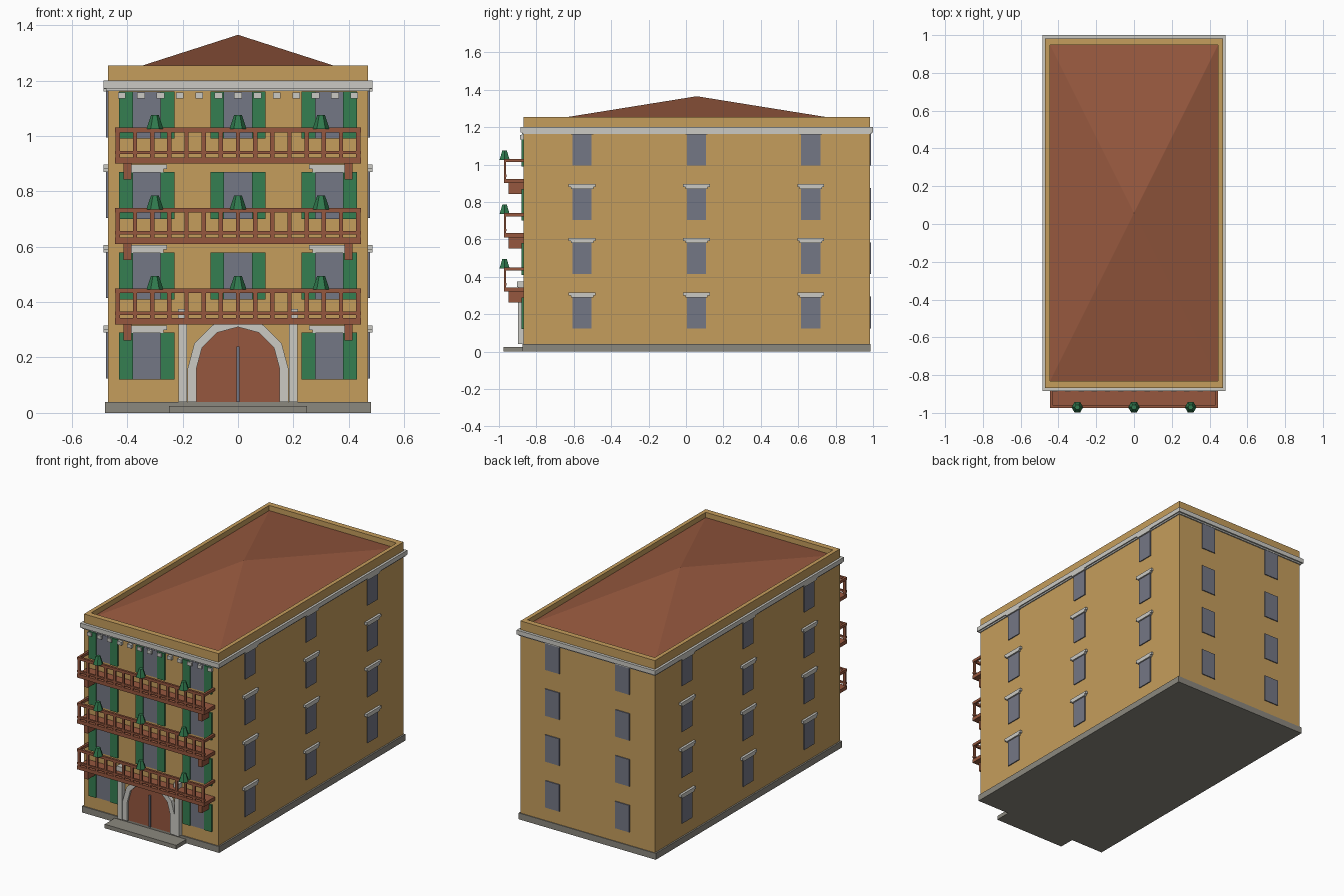
import bpy, bmesh, math

if "Cube" in bpy.data.objects:
    bpy.data.objects.remove(bpy.data.objects["Cube"])

CY = 0.0575            # centre of the building in y
HX, HY = 0.47, 0.925   # wall half sizes
FRONT, BACK = CY - HY, CY + HY


def material(name, r, g, b):
    m = bpy.data.materials.new(name)
    lin = [((c / 255 + 0.055) / 1.055) ** 2.4 for c in (r, g, b)]
    m.diffuse_color = (*lin, 1)
    m.use_nodes = True
    m.node_tree.nodes["Principled BSDF"].inputs["Base Color"].default_value = m.diffuse_color
    return m


OCHRE = material("ochre_plaster", 197, 157, 92)
TILE = material("roof_tile", 150, 88, 62)
WOOD = material("red_wood", 150, 87, 62)
STONE = material("pale_stone", 203, 202, 196)
BASE = material("grey_base", 139, 136, 126)
GLASS = material("window_glass", 116, 119, 133)
GREEN = material("shutter_green", 53, 126, 81)
LEAF = material("leaf_green", 48, 122, 78)


def finish(name, bm, mat):
    bmesh.ops.recalc_face_normals(bm, faces=bm.faces)
    me = bpy.data.meshes.new(name)
    bm.to_mesh(me)
    bm.free()
    me.materials.append(mat)
    ob = bpy.data.objects.new(name, me)
    bpy.context.collection.objects.link(ob)
    return ob


def add_box(bm, x0, x1, y0, y1, z0, z1):
    vs = bmesh.ops.create_cube(bm, size=1)["verts"]
    for v in vs:
        v.co = (x1 if v.co.x > 0 else x0, y1 if v.co.y > 0 else y0,
                z1 if v.co.z > 0 else z0)


def boxes(name, mat, items):
    bm = bmesh.new()
    for it in items:
        add_box(bm, *it)
    return finish(name, bm, mat)


def extruded(name, mat, pts, y0, y1):
    """Outline in x, z pushed from y0 back to y1."""
    bm = bmesh.new()
    f = bm.faces.new([bm.verts.new((x, y0, z)) for x, z in pts])
    ext = bmesh.ops.extrude_face_region(bm, geom=[f])["geom"]
    for v in ext:
        if isinstance(v, bmesh.types.BMVert):
            v.co.y = y1
    return finish(name, bm, mat)


# main block and base
boxes("walls", OCHRE, [(-HX, HX, FRONT, BACK, 0.04, 1.2)])
boxes("base_plinth", BASE, [(-0.48, 0.48, FRONT - 0.007, BACK + 0.005, 0, 0.04)])
boxes("front_step", BASE, [(-0.25, 0.25, -0.975, FRONT, 0, 0.025)])

# cornice with a narrower lower step, and dentils under it
boxes("cornice", STONE, [
    (-0.485, 0.485, CY - 0.9425, CY + 0.9425, 1.172, 1.2),
    (-0.477, 0.477, CY - 0.933, CY + 0.933, 1.163, 1.172)])
boxes("dentils", STONE, [(-0.434 + 0.07 * i, -0.406 + 0.07 * i, -0.887, FRONT, 1.135, 1.157)
                         for i in range(13)])

# parapet ring
T, TY = 0.025, 0.035
boxes("parapet", OCHRE, [
    (-HX, HX, FRONT, FRONT + TY, 1.2, 1.255),
    (-HX, HX, BACK - TY, BACK, 1.2, 1.255),
    (-HX, -HX + T, FRONT + TY, BACK - TY, 1.2, 1.255),
    (HX - T, HX, FRONT + TY, BACK - TY, 1.2, 1.255)])

# shallow pyramid roof
bm = bmesh.new()
rx, ry = HX - T, HY - TY
ring = [bm.verts.new((sx * rx, CY + sy * ry, 1.222))
        for sx, sy in ((-1, -1), (1, -1), (1, 1), (-1, 1))]
apex = bm.verts.new((0, CY, 1.365))
bm.faces.new(ring)
for i in range(4):
    bm.faces.new((ring[i], ring[(i + 1) % 4], apex))
finish("roof", bm, TILE)

# windows, shutters and lintels on every floor
ROWS = [0.12 + 0.29 * i for i in range(4)]
H = 0.17
panes, shutters, lintels = [], [], []
for r, z in enumerate(ROWS):
    for x in (-0.329, 0, 0.329):
        if r == 0 and x == 0:
            continue  # the door stands here
        panes.append((x - 0.05, x + 0.05, FRONT - 0.006, FRONT, z, z + H))
        for s in (-1, 1):
            a, b = sorted((x + s * 0.05, x + s * 0.1))
            shutters.append((a, b, FRONT - 0.012, FRONT, z, z + H))
        if x and r < 3:
            lintels += [(x - 0.072, x + 0.072, FRONT - 0.016, FRONT, z + 0.18, z + 0.196),
                        (x - 0.06, x + 0.06, FRONT - 0.014, FRONT, z + 0.168, z + 0.18)]
    for s in (-1, 1):
        # back wall
        panes.append((s * 0.245 - 0.05, s * 0.245 + 0.05, BACK, BACK + 0.006, z + 0.004, z + H + 0.004))
        # side walls
        for y in (-0.555, 0.056, 0.667):
            a, b = sorted((s * HX, s * (HX + 0.006)))
            panes.append((a, b, y - 0.051, y + 0.051, z + 0.004, z + H + 0.004))
            a, b = sorted((s * HX, s * (HX + 0.015)))
            lintels += [(a, b, y - 0.072, y + 0.072, z + 0.18, z + 0.196),
                        (a, b, y - 0.06, y + 0.06, z + 0.17, z + 0.18)]
boxes("window_panes", GLASS, panes)
boxes("shutters", GREEN, shutters)
boxes("lintels", STONE, lintels)


# arched door, frame and pilasters
def arch(r):
    return [(r * math.cos(math.radians(a)), 0.16 + r * math.sin(math.radians(a)))
            for a in range(0, 181, 30)]


inner = [(0.15, 0.04)] + arch(0.15) + [(-0.15, 0.04)]
outer = [(0.182, 0.04)] + arch(0.182) + [(-0.182, 0.04)]
extruded("door", WOOD, inner, FRONT - 0.012, FRONT)
extruded("door_frame", STONE, outer + inner[::-1], FRONT - 0.025, FRONT)
boxes("door_bar", GLASS, [(-0.006, 0.006, FRONT - 0.02, FRONT - 0.012, 0.04, 0.24)])
pil = []
for s in (-1, 1):
    x = s * 0.199
    pil += [(x - 0.015, x + 0.015, FRONT - 0.03, FRONT, 0.04, 0.345),
            (x - 0.018, x + 0.018, FRONT - 0.035, FRONT, 0.345, 0.375)]
boxes("pilasters", STONE, pil)

# balconies: slab, brackets, rails and balusters
BX, BY = 0.445, -0.973
for n in range(3):
    z = 0.32 + 0.29 * n
    boxes("balcony_slab", WOOD, [(-BX, BX, BY, FRONT, z, z + 0.023)])
    boxes("balcony_brackets", WOOD, [(s * 0.399 - 0.014, s * 0.399 + 0.014, -0.95, FRONT,
                                      z - 0.058, z) for s in (-1, 1)])
    rails = [(-BX, BX, BY, BY + 0.014, z + 0.113, z + 0.13),
             (-BX, BX, BY, BY + 0.012, z + 0.034, z + 0.046)]
    for s in (-1, 1):
        a, b = sorted((s * BX, s * (BX - 0.014)))
        rails.append((a, b, BY + 0.014, FRONT, z + 0.113, z + 0.13))
    boxes("balcony_rails", WOOD, rails)
    boxes("balusters", WOOD, [(x - 0.008, x + 0.008, BY + 0.001, BY + 0.011, z + 0.02, z + 0.115)
                              for x in (-0.434 + 0.062 * i for i in range(15))])
    # hanging plants on the top rail
    for x in (-0.3, 0, 0.3):
        bpy.ops.mesh.primitive_cone_add(vertices=6, radius1=0.031, radius2=0.014, depth=0.05,
                                        location=(x, -0.97, z + 0.15),
                                        rotation=(0, 0, math.radians(30)))
        ob = bpy.context.object
        ob.name = "plant"
        ob.data.materials.append(LEAF)
